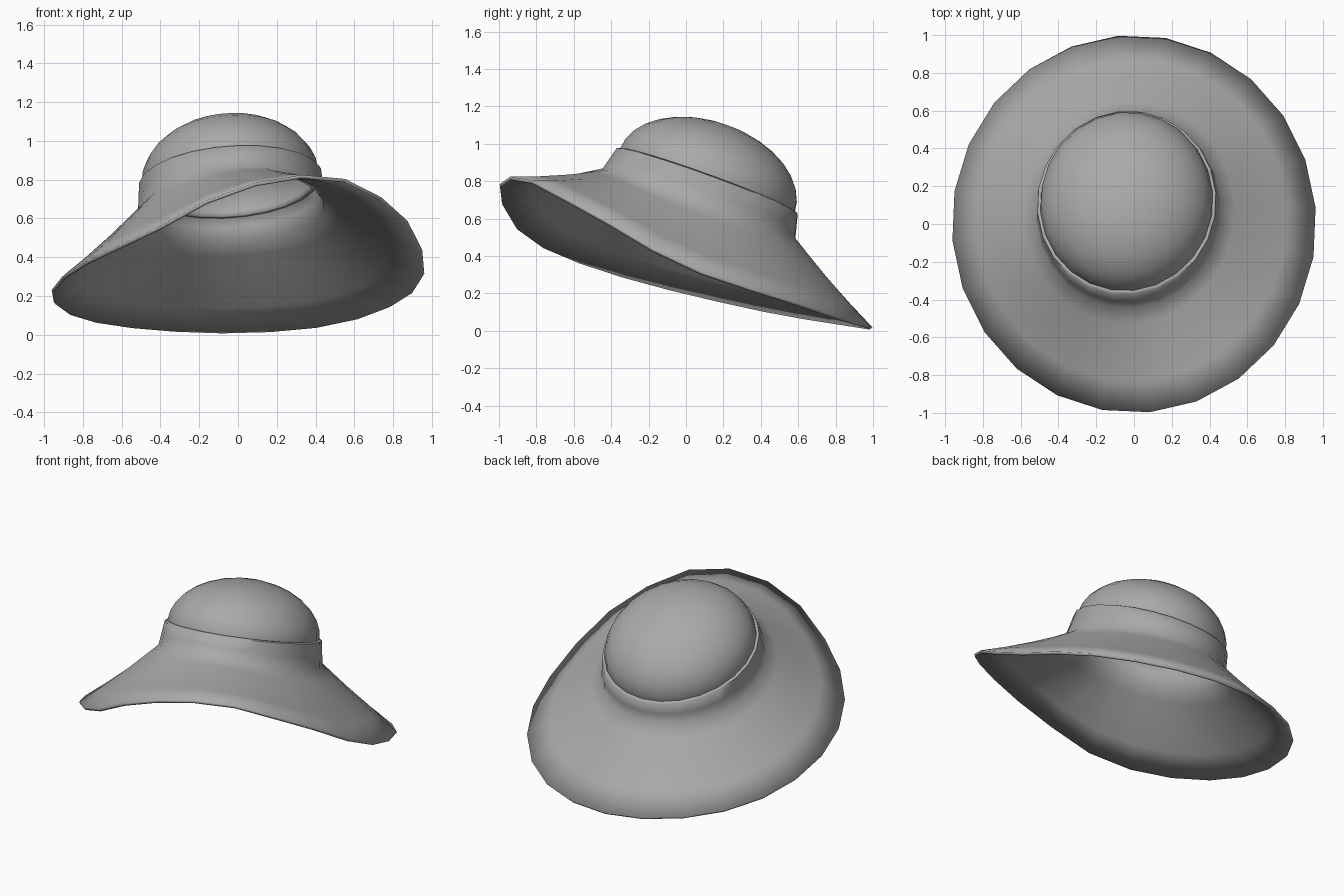
import bpy, bmesh, math
from mathutils import Vector

cube = bpy.data.objects.get("Cube")
if cube:
    bpy.data.objects.remove(cube, do_unlink=True)

SIDES = 24
ANGLES = [math.radians(95) + math.tau * i / SIDES for i in range(SIDES)]

felt = bpy.data.materials.new("grey felt")
felt.use_nodes = True
felt.diffuse_color = (0.4, 0.4, 0.4, 1)
felt.node_tree.nodes["Principled BSDF"].inputs["Base Color"].default_value = felt.diffuse_color

# Tilted frame of the crown: across, along and up
centre = Vector((-0.03, 0.07, 0.68))
up = Vector((-0.07, 0.34, 0.94)).normalized()
along = up.cross(Vector((1, 0, 0))).normalized()
across = along.cross(up)


def crown_ring(width, depth, height, droop=0.0):
    """Elliptical ring around the tilted crown axis."""
    ring = []
    for a in ANGLES:
        p = centre + across * width * math.cos(a) + along * depth * math.sin(a) + up * height
        p.z -= droop * math.cos(a) ** 2
        ring.append(p)
    return ring


# Rim height every 30 degrees, counted from the left side
RIM_HEIGHTS = [0.35, 0.18, 0.06, 0.02, 0.04, 0.1, 0.21, 0.35, 0.52, 0.76, 0.82, 0.63]


def rim_height(angle):
    """Smooth closed curve through the rim heights."""
    n = len(RIM_HEIGHTS)
    s = (angle / math.tau * n) % n
    k = int(s)
    t = s - k
    a, b, c, d = (RIM_HEIGHTS[(k + j) % n] for j in (-1, 0, 1, 2))
    return b + 0.5 * t * (c - a + t * (2 * a - 5 * b + 4 * c - d + t * (3 * (b - c) + d - a)))


def loft(name, rings, top=None):
    """Skin rings from the bottom up, with an optional point on top."""
    bm = bmesh.new()
    loops = [[bm.verts.new(p) for p in ring] for ring in rings]
    for low, high in zip(loops, loops[1:]):
        for i in range(SIDES):
            j = (i + 1) % SIDES
            bm.faces.new((low[i], low[j], high[j], high[i]))
    if top is not None:
        tip = bm.verts.new(top)
        for i in range(SIDES):
            bm.faces.new((loops[-1][i], loops[-1][(i + 1) % SIDES], tip))
    mesh = bpy.data.meshes.new(name)
    bm.to_mesh(mesh)
    bm.free()
    mesh.materials.append(felt)
    obj = bpy.data.objects.new(name, mesh)
    bpy.context.collection.objects.link(obj)
    shell = obj.modifiers.new("cloth thickness", "SOLIDIFY")
    shell.thickness = 0.018
    shell.offset = -1
    bpy.ops.object.select_all(action="DESELECT")
    obj.select_set(True)
    bpy.context.view_layer.objects.active = obj
    bpy.ops.object.shade_smooth_by_angle(angle=math.radians(60))
    return obj


# Drooping brim, running up into the band
rim = [Vector((0.965 * math.cos(a), math.sin(a), rim_height(a))) for a in ANGLES]
base = crown_ring(0.49, 0.55, 0, 0.04)
brim = []
for t in (0, 0.3, 0.6, 0.85, 1):
    sag = Vector((0, 0, -0.012 * math.sin(math.pi * t)))
    brim.append([r.lerp(b, t) + sag for r, b in zip(rim, base)])
band_top = 0.127
band = [crown_ring(0.482, 0.535, 0.06, 0.02),
        crown_ring(0.475, 0.517, band_top),
        crown_ring(0.455, 0.495, band_top + 0.008)]
loft("brim_and_band", brim + band)

# Rounded crown rising out of the band
dome_height = 0.32
dome = [crown_ring(0.455, 0.495, band_top - 0.03)]
for step in range(8):
    e = math.pi / 2 * step / 8
    dome.append(crown_ring(0.46 * math.cos(e), 0.5 * math.cos(e),
                           band_top + dome_height * math.sin(e)))
loft("crown", dome, centre + up * (band_top + dome_height))
